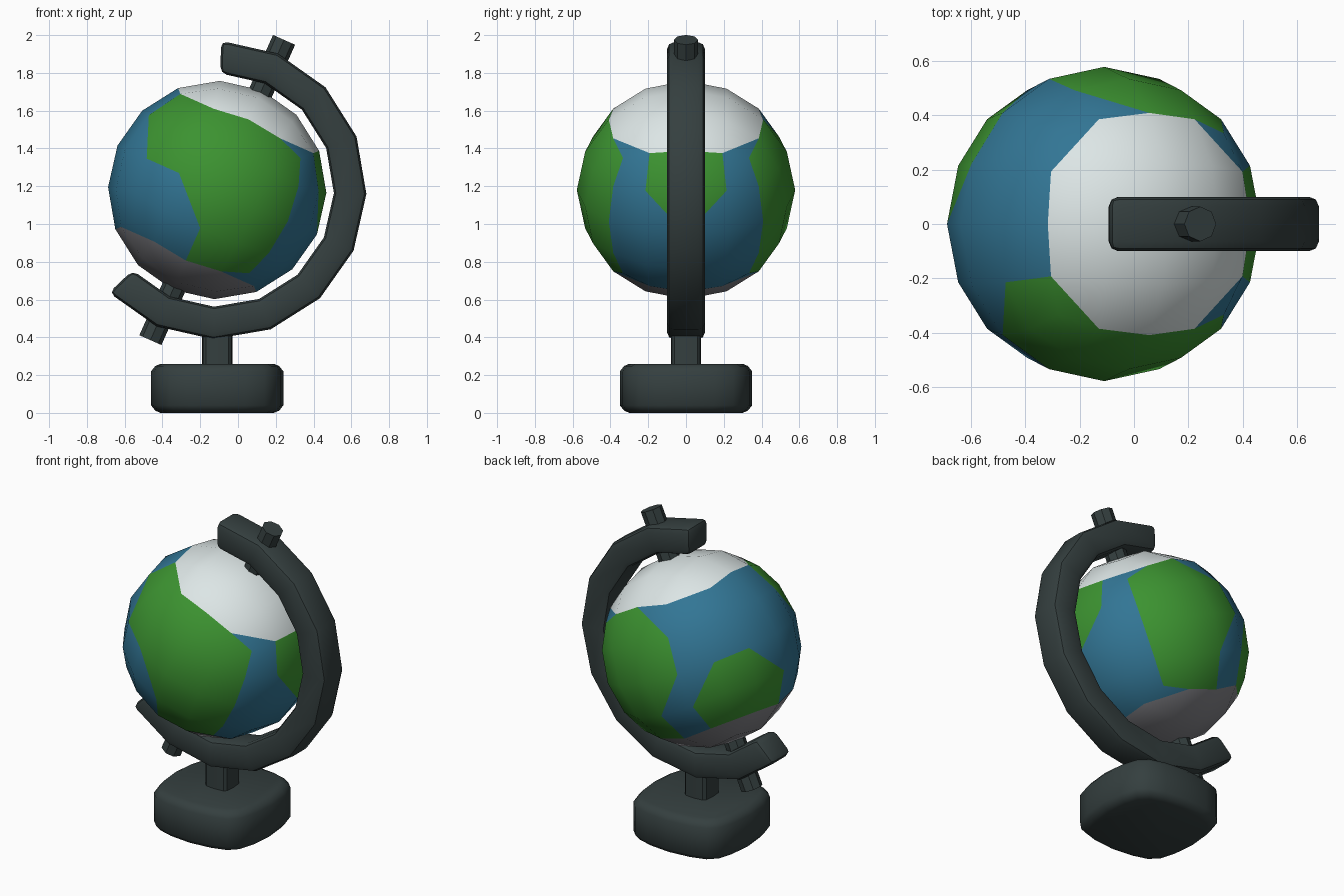
import bpy, bmesh, math
from mathutils import Matrix, Vector

if "Cube" in bpy.data.objects:
    bpy.data.objects.remove(bpy.data.objects["Cube"])

TILT = Matrix.Rotation(math.radians(24), 4, 'Y')
CENTRE = Vector((-0.11, 0, 1.18))
PLACE = Matrix.Translation(CENTRE) @ TILT
R = 0.578


def material(name, rgb):
    m = bpy.data.materials.new(name)
    m.diffuse_color = (*rgb, 1)
    m.use_nodes = True
    m.node_tree.nodes["Principled BSDF"].inputs["Base Color"].default_value = m.diffuse_color
    return m


SLATE = material("dark slate", (0.035, 0.05, 0.05))
MAP = {"b": material("sea blue", (0.032, 0.18, 0.3)),
       "g": material("land green", (0.045, 0.29, 0.03)),
       "w": material("ice white", (0.72, 0.79, 0.79)),
       "s": material("south grey", (0.22, 0.22, 0.24))}
KEYS = list(MAP)


def finish(name, bm, mats, matrix=None, bevel=0):
    bmesh.ops.remove_doubles(bm, verts=bm.verts, dist=0.0005)
    bmesh.ops.recalc_face_normals(bm, faces=bm.faces)
    if matrix:
        bm.transform(matrix)
    me = bpy.data.meshes.new(name)
    bm.to_mesh(me)
    bm.free()
    for m in mats:
        me.materials.append(m)
    ob = bpy.data.objects.new(name, me)
    bpy.context.collection.objects.link(ob)
    bpy.ops.object.select_all(action='DESELECT')
    bpy.context.view_layer.objects.active = ob
    ob.select_set(True)
    if bevel:
        mod = ob.modifiers.new("bevel", 'BEVEL')
        mod.width, mod.segments = bevel, 2
        mod.limit_method, mod.angle_limit = 'ANGLE', math.radians(40)
        bpy.ops.object.modifier_apply(modifier="bevel")
    bpy.ops.object.shade_smooth_by_angle(angle=math.radians(40))
    return ob


def loft(bm, rings, caps=True):
    rows = [[bm.verts.new(p) for p in ring] for ring in rings]
    n = len(rows[0])
    for lo, hi in zip(rows, rows[1:]):
        for i in range(n):
            bm.faces.new((lo[i], lo[(i + 1) % n], hi[(i + 1) % n], hi[i]))
    if caps:
        bm.faces.new(rows[0][::-1])
        bm.faces.new(rows[-1])


# Globe: rounded cube of 4 x 4 patches per side. Each map lists rows top down;
# digits are sea patches with a green triangle in one corner.
X, Y, Z = Vector((1, 0, 0)), Vector((0, 1, 0)), Vector((0, 0, 1))
SIDES = [(-Y, X, Z, ("gggg", "gggg", "b4gg", "bbgg")),
         (Y, X, Z, ("b2gg", "bggg", "14gg", "gbgg")),
         (-X, Y, Z, ("gbbb", "3bbb", "bb2g", "bbgg")),
         (X, Y, Z, ("bggb", "b43b", "bbbb", "bbbb")),
         (Z, X, Y, ("bwwb", "wwww", "wwww", "gwwb")),
         (-Z, X, Y, ("gssb", "ssss", "ssss", "bssb"))]
CORNER = {"1": 0, "2": 1, "4": 2, "3": 3}


def warp(a, b):
    return math.copysign(0.415 + 0.085 * b * b, a) if abs(a) == 0.5 else a


bm = bmesh.new()
for normal, ax, bx, rows in SIDES:
    for j in range(4):
        for i in range(4):
            a, b = -1 + i / 2, -1 + j / 2
            pts = []
            for p, q in ((a, b), (a + .5, b), (a + .5, b + .5), (a, b + .5)):
                d = normal + ax * warp(p, q) + bx * warp(q, p)
                pts.append(bm.verts.new(d.normalized() * R))
            c = rows[3 - j][i]
            if c in CORNER:
                base, tip, k = "b", "g", CORNER[c]
            elif rows[1][1] in "ws" and len({0, 3} & {i}) and j in (0, 3):
                base, tip = rows[1][1], c
                k = {(0, 0): 0, (3, 0): 1, (3, 3): 2, (0, 3): 3}[i, j]
            else:
                bm.faces.new(pts).material_index = KEYS.index(c)
                continue
            o = pts[k:] + pts[:k]
            bm.faces.new((o[0], o[1], o[3])).material_index = KEYS.index(tip)
            bm.faces.new((o[1], o[2], o[3])).material_index = KEYS.index(base)
finish("globe", bm, MAP.values(), PLACE)

# Curved arm: box section swept round the globe
bm = bmesh.new()
rings = []
for k in range(-5, 6):
    t = math.radians(22.5 * k)
    rings.append([(r * math.cos(t), y, r * math.sin(t))
                  for r, y in ((0.618, -.1), (0.79, -.1), (0.79, .1), (0.618, .1))])
loft(bm, rings)
finish("arm", bm, [SLATE], PLACE, bevel=0.035)

# Axis pins at both poles
for name, s in (("top_pin", 1), ("bottom_pin", -1)):
    bm = bmesh.new()
    rings = [[(0.064 * math.cos(i * math.pi / 4), 0.064 * math.sin(i * math.pi / 4), s * z)
              for i in range(8)] for z in (0.52, 0.87)]
    loft(bm, rings)
    finish(name, bm, [SLATE], PLACE)


# Foot parts: soft square outlines with bulging sides
def soft_square(name, outline, half, levels):
    plan = []
    for q in range(4):
        rot = Matrix.Rotation(q * math.pi / 2, 3, 'Z')
        plan += [rot @ Vector((x, y, 0)) for x, y in outline]
    bm = bmesh.new()
    rings = [[p * (1 - inset / half) + Vector((CENTRE.x, 0, z)) for p in plan]
             for z, inset in levels]
    loft(bm, rings)
    finish(name, bm, [SLATE])


soft_square("base", [(.35, 0), (.335, .15), (.305, .25), (.25, .305), (.15, .335)], 0.35,
            [(0, .05), (.012, .022), (.04, 0), (.22, 0), (.248, .022), (.26, .05)])
soft_square("stem", [(.08, 0), (.075, .06), (.06, .075)], 0.08, [(.24, 0), (.46, 0)])
